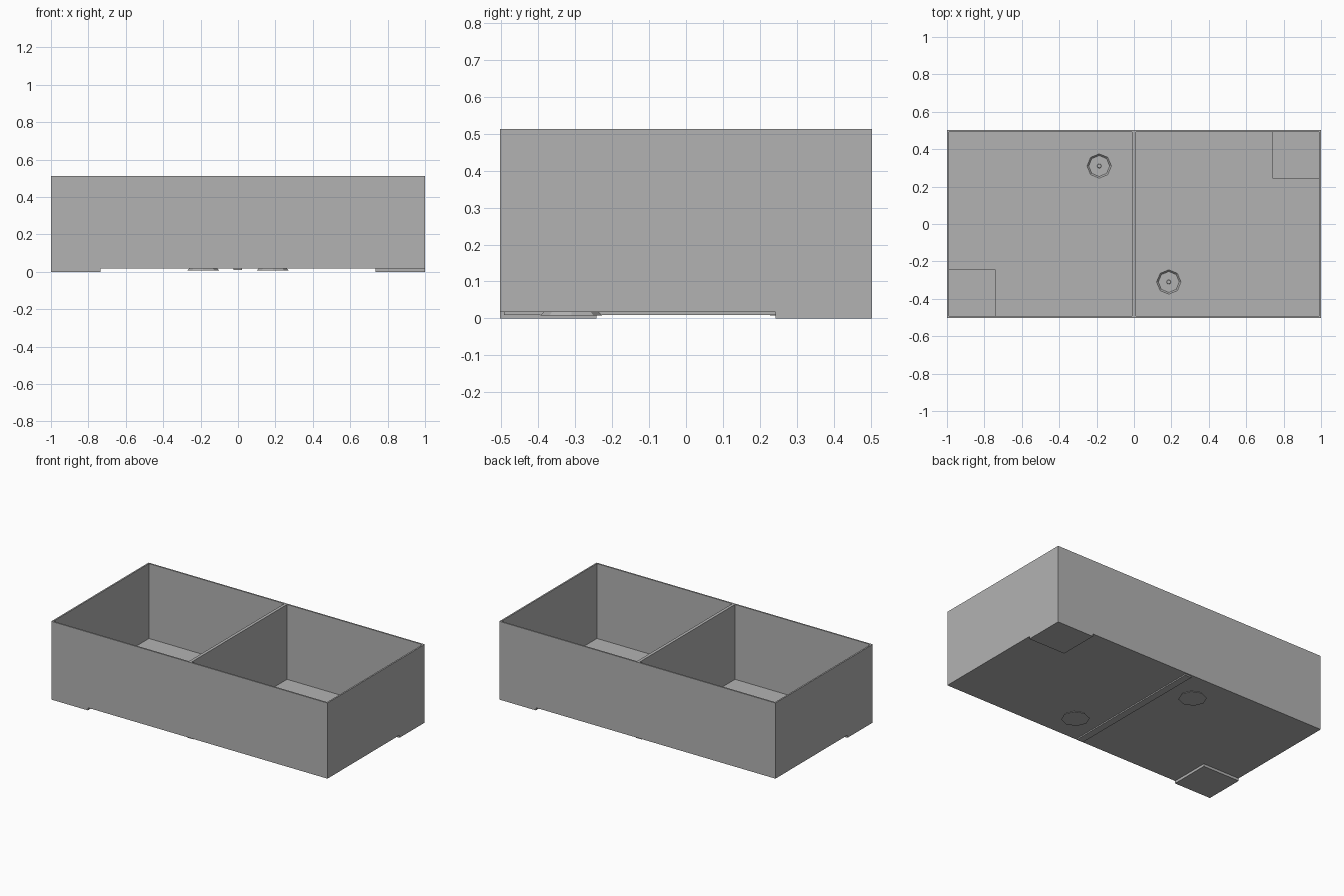
import bpy, math

if "Cube" in bpy.data.objects:
    bpy.data.objects.remove(bpy.data.objects["Cube"])

grey = bpy.data.materials.new("plain grey")
grey.diffuse_color = (0.45, 0.45, 0.45, 1)
grey.use_nodes = True
grey.node_tree.nodes["Principled BSDF"].inputs["Base Color"].default_value = grey.diffuse_color

W, D, H = 1.0, 0.503, 0.512   # half width, half depth, height
T = 0.01                      # sheet thickness
BASE = 0.017                  # underside of the floor
FLOOR = 0.022                 # top of the floor


def box(name, x0, x1, y0, y1, z0, z1):
    bpy.ops.mesh.primitive_cube_add(size=1, location=((x0+x1)/2, (y0+y1)/2, (z0+z1)/2))
    ob = bpy.context.object
    ob.name = name
    ob.scale = (x1-x0, y1-y0, z1-z0)
    bpy.ops.object.transform_apply(location=True, rotation=True, scale=True)
    ob.data.materials.append(grey)
    return ob


def octagon(name, x, y, z0, z1, r0, r1):
    bpy.ops.mesh.primitive_cone_add(vertices=8, radius1=r0, radius2=r1, depth=z1-z0,
                                    location=(x, y, (z0+z1)/2))
    ob = bpy.context.object
    ob.name = name
    ob.data.materials.append(grey)
    return ob


def combine(target, tool, operation):
    mod = target.modifiers.new(operation.lower(), 'BOOLEAN')
    mod.operation = operation
    mod.solver = 'EXACT'
    mod.object = tool
    bpy.context.view_layer.objects.active = target
    bpy.ops.object.modifier_apply(modifier=mod.name)
    bpy.data.objects.remove(tool, do_unlink=True)


# Outer tub
tub = box("double_basin", -W, W, -D, D, BASE, H)

# Raised corner feet below two opposite corners
for s in (-1, 1):
    xs, ys = sorted((s*W, s*0.735)), sorted((s*D, s*0.242))
    combine(tub, box("foot", *xs, *ys, 0, 0.1), 'UNION')

# Two open compartments, leaving the divider between them
for s in (-1, 1):
    xs = sorted((s*T, s*(W-T)))
    combine(tub, box("basin_cutter", *xs, -D+T, D-T, FLOOR, 1), 'DIFFERENCE')

# Shallow recesses in the floor above the feet
for s in (-1, 1):
    xs, ys = sorted((s*(W-T), s*0.74)), sorted((s*(D-T), s*0.247))
    combine(tub, box("foot_recess_cutter", *xs, *ys, 0.006, 0.1), 'DIFFERENCE')

# Rib under the divider
box("divider_rib", -0.024, 0.022, -D+T, D-T, 0.009, BASE+0.002)

# Drains: dished octagons with a flared underside and a centre button
for s in (-1, 1):
    x, y = s*0.186, -s*0.31
    combine(tub, octagon("drain_cutter", x, y, 0.0, 0.1, 0.068, 0.068), 'DIFFERENCE')
    drain = octagon("drain", x, y, 0.008, FLOOR, 0.084, 0.070)
    combine(drain, octagon("dish_cutter", x, y, 0.0125, FLOOR+0.005, 0.056, 0.070), 'DIFFERENCE')
    octagon("drain_button", x, y, 0.011, 0.016, 0.013, 0.010)
